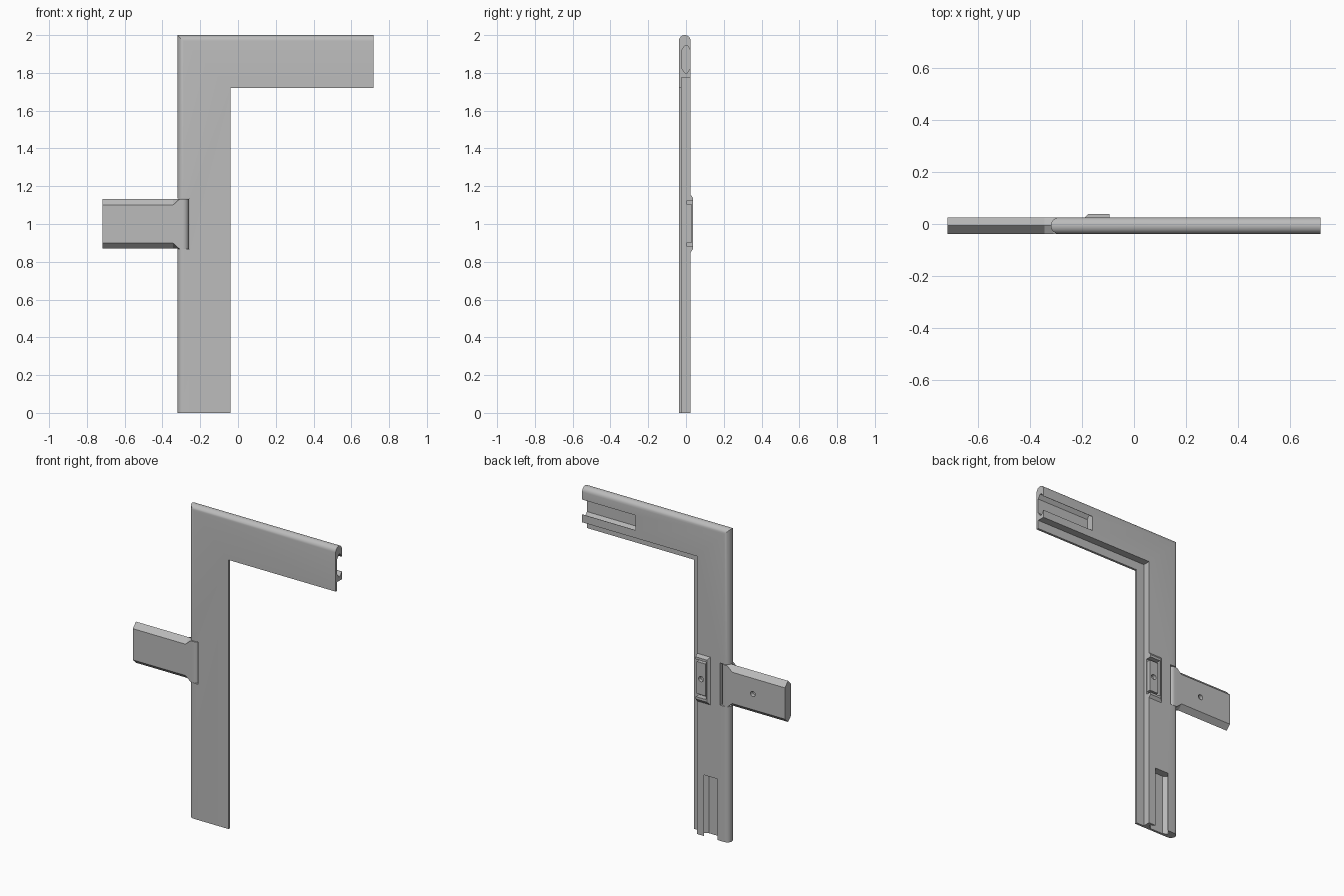
import bpy, bmesh, math

if "Cube" in bpy.data.objects:
    bpy.data.objects.remove(bpy.data.objects["Cube"])

FRONT, BACK = -0.038, 0.025          # frame thickness in y
MID, R = (FRONT + BACK) / 2, (BACK - FRONT) / 2
LEFT, RIGHT, TOP = -0.32, 0.717, 2.0

grey = bpy.data.materials.new("grey")
grey.diffuse_color = (0.5, 0.5, 0.5, 1)
grey.use_nodes = True
grey.node_tree.nodes["Principled BSDF"].inputs["Base Color"].default_value = grey.diffuse_color


def loft(name, sections):
    """Skin a row of matching closed sections and cap both ends."""
    bm = bmesh.new()
    rings = [[bm.verts.new(p) for p in s] for s in sections]
    n = len(rings[0])
    for a, b in zip(rings, rings[1:]):
        for i in range(n):
            j = (i + 1) % n
            bm.faces.new((a[i], a[j], b[j], b[i]))
    bm.faces.new(rings[0])
    bm.faces.new(rings[-1])
    bmesh.ops.recalc_face_normals(bm, faces=bm.faces[:])
    me = bpy.data.meshes.new(name)
    bm.to_mesh(me)
    bm.free()
    me.materials.append(grey)
    ob = bpy.data.objects.new(name, me)
    bpy.context.collection.objects.link(ob)
    return ob


def rect(x0, x1, y, z0, z1):
    return [(x0, y, z0), (x1, y, z0), (x1, y, z1), (x0, y, z1)]


def box(name, x0, x1, y0, y1, z0, z1):
    return loft(name, [rect(x0, x1, y0, z0, z1), rect(x0, x1, y1, z0, z1)])


def hole(x, z, y0, y1, r=0.017, n=20):
    ring = [(r * math.cos(2 * math.pi * i / n), r * math.sin(2 * math.pi * i / n)) for i in range(n)]
    return loft("hole_cutter", [[(x + a, y, z + b) for a, b in ring] for y in (y0, y1)])


def activate(ob):
    bpy.ops.object.select_all(action='DESELECT')
    ob.select_set(True)
    bpy.context.view_layer.objects.active = ob


def cut(ob, cutter):
    activate(ob)
    m = ob.modifiers.new("cut", 'BOOLEAN')
    m.operation, m.solver, m.object = 'DIFFERENCE', 'EXACT', cutter
    bpy.ops.object.modifier_apply(modifier=m.name)
    bpy.data.objects.remove(cutter)


def smooth(ob):
    activate(ob)
    bpy.ops.object.shade_smooth_by_angle(angle=math.radians(25))


# L-shaped frame: round outer edge, rabbet along the inner edge, mitred corner
prof = [(0.28, FRONT), (0.28, -0.023), (0.225, -0.023), (0.225, BACK)]
prof += [(R - R * math.sin(t), MID + R * math.cos(t))
         for t in (math.pi * i / 12 for i in range(13))]
frame = loft("frame", [[(LEFT + d, y, 0) for d, y in prof],
                       [(LEFT + d, y, TOP - d) for d, y in prof],
                       [(RIGHT, y, TOP - d) for d, y in prof]])

# undercut slots in the back of both free ends
slot = [(0.08, -0.023), (0.055, -0.005), (0.055, 0.007), (0.08, 0.023), (0.08, 0.05),
        (0.175, 0.05), (0.175, 0.023), (0.20, 0.007), (0.20, -0.005), (0.175, -0.023)]
cut(frame, loft("slot_cutter", [[(LEFT + d, y, z) for d, y in slot] for z in (-0.1, 0.39)]))
cut(frame, loft("slot_cutter", [[(x, y, TOP - d) for d, y in slot] for x in (0.34, 0.8)]))

# notch for the arm and pocket for the catch
cut(frame, box("notch_cutter", -0.4, -0.258, -0.1, 0.1, 0.867, 1.136))
POCKET = (-0.168, -0.08, 0.003, 0.1, 0.883, 1.122)
cut(frame, box("pocket_cutter", *POCKET))
smooth(frame)

# bevelled rim around the pocket, open toward the rabbet
rim = loft("catch_rim", [rect(-0.19, -0.095, 0.015, 0.85, 1.155),
                         rect(-0.19, -0.095, BACK, 0.85, 1.155),
                         rect(-0.176, -0.095, 0.038, 0.868, 1.137)])
cut(rim, box("pocket_cutter", *POCKET))

# catch plate with its screw hole
plate = box("catch_plate", -0.158, -0.097, 0.002, 0.03, 0.9, 1.105)
cut(plate, hole(-0.127, 1.0, 0.008, 0.1))


# side arm: six-sided bar that flares to a rounded block in the notch
def arm_section(x, z_in, h):
    zs = (1 - z_in, 1 + z_in, 1.133, 1 + z_in, 1 - z_in, 0.87)
    ys = (-h, -h, 0, h, h, 0)
    return [(x, MID + y, z) for y, z in zip(ys, zs)]


sections = [arm_section(-0.717, 0.1, R), arm_section(-0.345, 0.1, R), arm_section(-0.31, 0.1315, R)]
for i in range(9):
    t = math.radians(85) * i / 8
    sections.append(arm_section(-0.26 - R + R * math.sin(t), 0.1315, R * math.cos(t)))
arm = loft("side_arm", sections)
cut(arm, hole(-0.49, 1.0, 0.0, 0.1))
smooth(arm)
